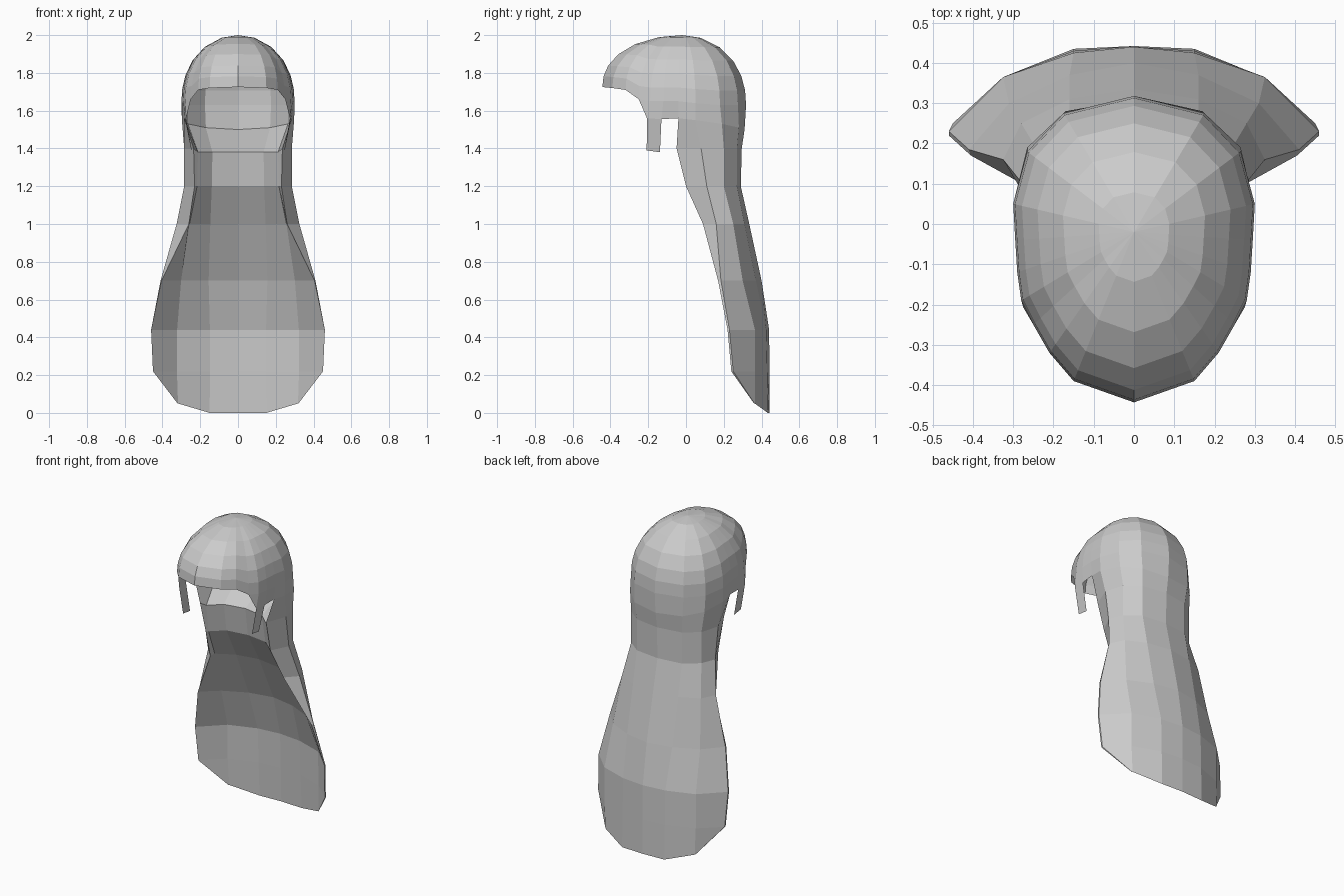
import bpy, bmesh, math

cube = bpy.data.objects.get("Cube")
if cube:
    bpy.data.objects.remove(cube, do_unlink=True)

mat = bpy.data.materials.new("light_grey_hair")
mat.use_nodes = True
GREY = (0.6, 0.6, 0.6, 1)
mat.diffuse_color = GREY
mat.node_tree.nodes["Principled BSDF"].inputs["Base Color"].default_value = GREY


def add_grid(bm, rows):
    """Skin neighbouring rows of points, on both sides of x = 0."""
    for side in (1, -1):
        grid = [[bm.verts.new((x * side, y, z)) for x, y, z in r] for r in rows]
        for a, b in zip(grid, grid[1:]):
            for i in range(len(a) - 1):
                quad = [a[i], a[i + 1], b[i + 1], b[i]]
                bm.faces.new(quad if side < 0 else quad[::-1])


def finish(bm, name):
    bmesh.ops.remove_doubles(bm, verts=bm.verts, dist=0.0008)
    bmesh.ops.recalc_face_normals(bm, faces=bm.faces)
    mesh = bpy.data.meshes.new(name)
    bm.to_mesh(mesh)
    bm.free()
    mesh.materials.append(mat)
    obj = bpy.data.objects.new(name, mesh)
    bpy.context.collection.objects.link(obj)


# Tail: outer rows from the nape to the tip (front edge, crease, side, back, centre)
heights = [1.53, 1.40, 1.20, 1.00, 0.70, 0.44, 0.22, 0.0]
outlines = [
    [(.285, -.04), (.297, .05), (.265, .19), (.17, .28), (0, .31)],
    [(.235, -.05), (.285, .08), (.25, .20), (.16, .27), (0, .295)],
    [(.23, 0), (.285, .11), (.25, .20), (.16, .27), (0, .29)],
    [(.26, .09), (.325, .16), (.28, .25), (.16, .31), (0, .335)],
    [(.405, .17), (.41, .185), (.31, .30), (.16, .37), (0, .40)],
    [(.46, .22), (.46, .23), (.325, .365), (.15, .425), (0, .44)],
    [(.45, .24), (.45, .25), (.325, .365), (.15, .43), (0, .442)],
    [(.32, .36), (.32, .362), (.318, .366), (.15, .435), (0, .442)],
]
outer = [[(x, y, z) for x, y in pts] for z, pts in zip(heights, outlines)]
outer[0] = [(x, y, z) for (x, y, _), z in zip(outer[0], (1.56, 1.55, 1.53, 1.51, 1.50))]
outer[-1] = [(x, y, .05 if x > .3 else 0) for x, y, _ in outer[-1]]

# Front surface of the tail, thick at the neck and thin at the tip
thickness = [.22, .19, .12, .04, .012, .008, .002]
inner = []
for row, t in zip(outer[1:], thickness):
    squeeze = 1 - .7 * t
    inner.append([row[0]] + [(x * squeeze, y - t, z) for x, y, z in row[2:]])
inner[0] = [inner[0][0]] + [(x, y, 1.38) for x, y, z in inner[0][1:]]

bm = bmesh.new()
add_grid(bm, outer)
add_grid(bm, inner)
# Ledge at the nape, rising from the front surface to the back wall
add_grid(bm, [[outer[0][0]] + outer[0][2:], inner[0]])
finish(bm, "hair_tail")

# Cap: half outline at its widest, from the forehead round to the back
rim = [(0, -.443, 1.725), (.15, -.39, 1.72), (.21, -.32, 1.71), (.25, -.25, 1.66),
       (.28, -.19, 1.65), (.29, -.12, 1.65), (.295, -.04, 1.65), (.30, .05, 1.64),
       (.265, .18, 1.63), (.175, .275, 1.63), (0, .318, 1.63)]
dome = []
for k in range(7):
    a = math.radians((0, 17, 36, 53, 68, 80, 90)[k])
    dome.append([(x * math.sin(a), -.02 + (y + .02) * math.sin(a),
                  z + (2 - z) * math.cos(a) ** .9) for x, y, z in rim])
bm = bmesh.new()
add_grid(bm, dome)

# Lower edge of the cap above the ears and round the nape
low = [(.275, -.207, 1.56), (.28, -.13, 1.555)] + outer[0]
add_grid(bm, [rim[4:], low])
for s in (1, -1):
    tri = [bm.verts.new((x * s, y, z)) for x, y, z in (rim[3], rim[4], low[0])]
    bm.faces.new(tri)
# Sideburns
add_grid(bm, [low[:2], [(.245, -.208, 1.39), (.245, -.138, 1.38)]])
# Clean up the collapsed crown quads
bmesh.ops.dissolve_degenerate(bm, dist=0.0005, edges=bm.edges)
finish(bm, "hair_cap")
